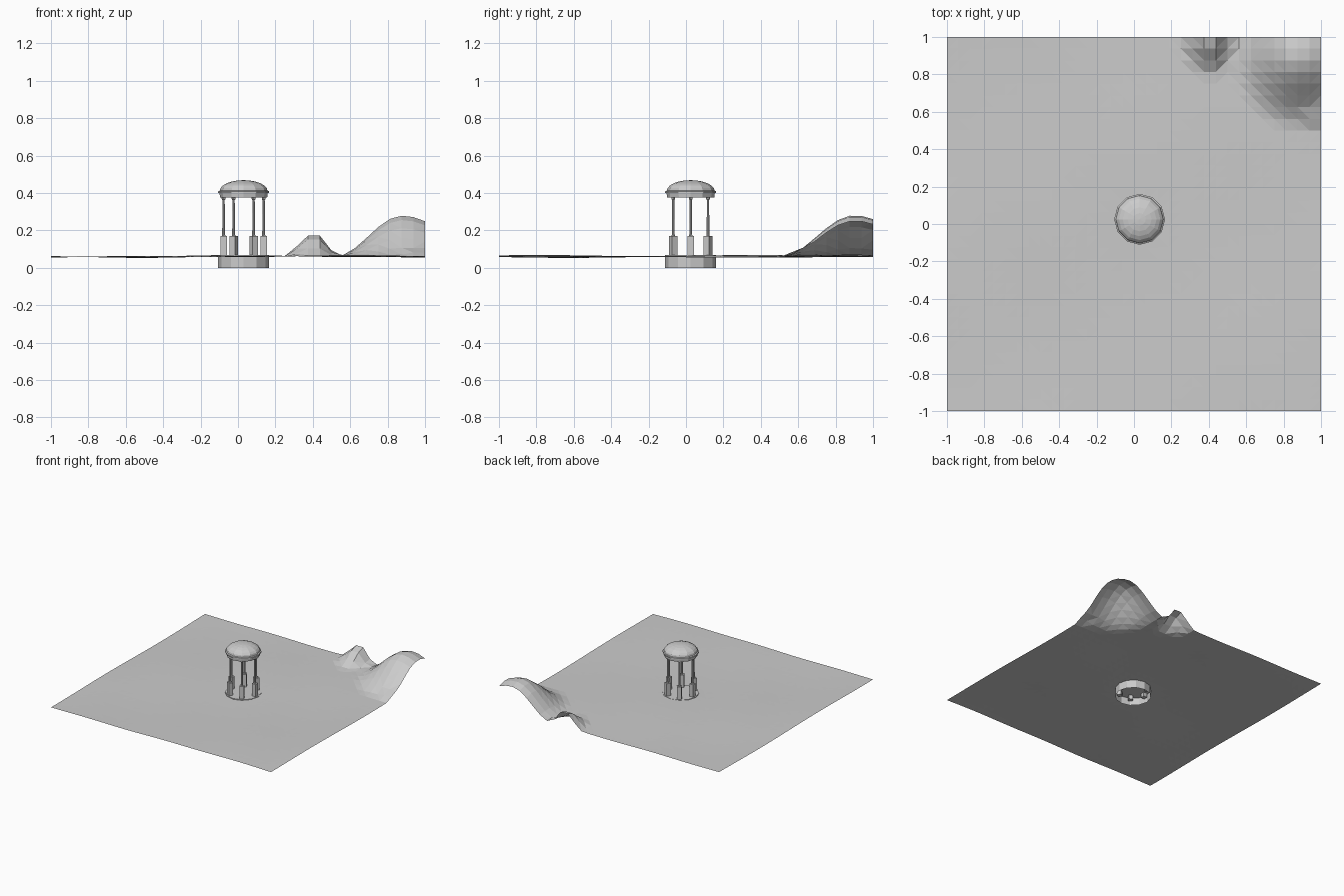
import bpy, bmesh, math
from mathutils import Matrix, Vector

if "Cube" in bpy.data.objects:
    bpy.data.objects.remove(bpy.data.objects["Cube"])

CX, CY = 0.03, 0.025   # pavilion centre
SIDES = 12


def add_object(name, bm):
    mesh = bpy.data.meshes.new(name)
    bm.to_mesh(mesh)
    bm.free()
    ob = bpy.data.objects.new(name, mesh)
    bpy.context.collection.objects.link(ob)
    return ob


def lathe(name, profile, sides, x, y, smooth=False):
    """Revolve (radius, z) points; radius 0 closes to a point."""
    bm = bmesh.new()
    rings = []
    for r, z in profile:
        if r == 0:
            rings.append([bm.verts.new((x, y, z))] * sides)
        else:
            rings.append([bm.verts.new((x + r * math.cos(2 * math.pi * i / sides),
                                        y + r * math.sin(2 * math.pi * i / sides), z))
                          for i in range(sides)])
    for a, b in zip(rings, rings[1:]):
        for i in range(sides):
            j = (i + 1) % sides
            face = bm.faces.new(list(dict.fromkeys((a[i], a[j], b[j], b[i]))))
            face.smooth = smooth
    return add_object(name, bm)


# Ground: gentle waves with two peaks in the back right corner
def bump(x, y, px, py, left, right, front, back, height):
    dx = (x - px) / (left if x < px else right)
    dy = (y - py) / (front if y < py else back)
    d = math.hypot(dx, dy)
    return height * (0.5 + 0.5 * math.cos(math.pi * d)) if d < 1 else 0


def ground_height(x, y):
    z = 0.061 + 0.003 * math.sin(3.1 * x + 1.7 * y + 1) + 0.003 * math.sin(4.3 * y - 2.2 * x)
    z += 0.0015 * math.sin(9 * x + 5 * y)
    big = bump(x, y, 0.875, 0.9, 0.36, 0.5, 0.40, 0.5, 0.22)
    small = bump(x, y, 0.41, 1.0, 0.18, 0.14, 0.22, 0.3, 0.125)
    foothill = bump(x, y, 0.97, 0.62, 0.2, 0.2, 0.12, 0.2, 0.05)
    return z + max(big, small, foothill)


bm = bmesh.new()
bmesh.ops.create_grid(bm, x_segments=32, y_segments=32, size=1)
for v in bm.verts:
    v.co.z = ground_height(v.co.x, v.co.y)
bmesh.ops.triangulate(bm, faces=bm.faces[:])
add_object("ground", bm)

# Round plinth, open underneath
lathe("plinth", [(0.136, 0), (0.136, 0.068), (0, 0.068)], SIDES, CX, CY)

# Six columns on square pedestals
for k in range(6):
    a = k * math.pi / 3
    x, y = CX + 0.107 * math.cos(a), CY + 0.107 * math.sin(a)
    bm = bmesh.new()
    bmesh.ops.create_cube(bm, size=1, matrix=Matrix.Translation((x, y, 0.1))
                          @ Matrix.Rotation(a, 4, 'Z')
                          @ Matrix.Diagonal((0.034, 0.034, 0.14, 1)))
    add_object(f"pedestal_{k + 1}", bm)
    lathe(f"column_{k + 1}",
          [(0, 0.17), (0.009, 0.17), (0.009, 0.176), (0.0075, 0.178), (0.006, 0.362),
           (0.01, 0.368), (0.01, 0.378), (0, 0.378)], 8, x, y)

# Roof: drum, cornice and dome
lathe("roof_drum", [(0, 0.376), (0.126, 0.376), (0.129, 0.400), (0, 0.400)], SIDES, CX, CY)
lathe("cornice", [(0, 0.399), (0.136, 0.399), (0.136, 0.409), (0.128, 0.413), (0, 0.413)],
      SIDES, CX, CY)
dome = [(0.128 * math.cos(t), 0.412 + 0.057 * math.sin(t))
        for t in (i * math.pi / 12 for i in range(6))]
lathe("dome", dome + [(0, 0.469)], SIDES, CX, CY)
